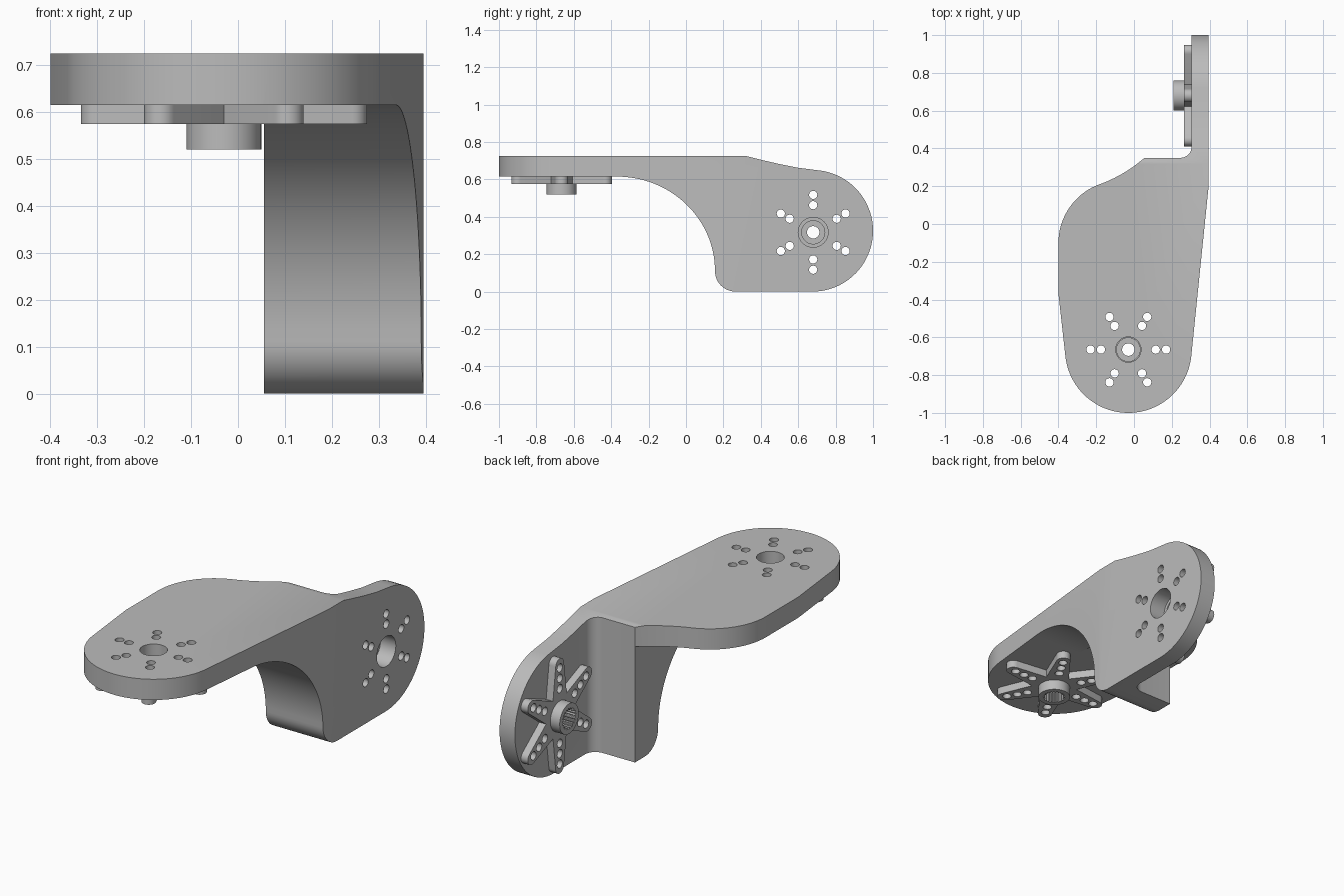
import bpy, bmesh
from math import sin, cos, pi, radians

cube = bpy.data.objects.get("Cube")
if cube:
    bpy.data.objects.remove(cube, do_unlink=True)

grey = bpy.data.materials.new("plain grey")
grey.use_nodes = True
COLOR = (0.5, 0.5, 0.5, 1)
grey.diffuse_color = COLOR
grey.node_tree.nodes["Principled BSDF"].inputs["Base Color"].default_value = COLOR


def arc(cx, cy, rx, ry, start, end, steps):
    angles = [radians(start + (end - start) * i / steps) for i in range(steps + 1)]
    return [(cx + rx * cos(a), cy + ry * sin(a)) for a in angles]


def circle(cx, cy, r, steps=32):
    return arc(cx, cy, r, r, 0, 360, steps)[:-1]


def prism(name, outline, low, high, axis="z"):
    """Extrude an outline along z (outline is x, y) or along x (outline is y, z)."""
    place = (lambda u, v, w: (u, v, w)) if axis == "z" else (lambda u, v, w: (w, u, v))
    bm = bmesh.new()
    bottom = [bm.verts.new(place(u, v, low)) for u, v in outline]
    top = [bm.verts.new(place(u, v, high)) for u, v in outline]
    bm.faces.new(bottom[::-1])
    bm.faces.new(top)
    for i in range(len(outline)):
        j = (i + 1) % len(outline)
        bm.faces.new((bottom[i], bottom[j], top[j], top[i]))
    bmesh.ops.recalc_face_normals(bm, faces=bm.faces)
    mesh = bpy.data.meshes.new(name)
    bm.to_mesh(mesh)
    bm.free()
    mesh.materials.append(grey)
    obj = bpy.data.objects.new(name, mesh)
    bpy.context.collection.objects.link(obj)
    return obj


def combine(obj, tool, operation="DIFFERENCE"):
    mod = obj.modifiers.new("combine", "BOOLEAN")
    mod.operation = operation
    mod.solver = "EXACT"
    mod.object = tool
    bpy.context.view_layer.objects.active = obj
    bpy.ops.object.modifier_apply(modifier=mod.name)
    bpy.data.objects.remove(tool, do_unlink=True)


def screw_holes(obj, cx, cy, radii, low, high, axis, turn):
    for k in range(6):
        a = radians(turn + 60 * k)
        for r in radii:
            hole = circle(cx + r * cos(a), cy + r * sin(a), 0.022, 20)
            combine(obj, prism("cutter", hole, low, high, axis))


def smooth(obj):
    bpy.ops.object.select_all(action="DESELECT")
    obj.select_set(True)
    bpy.context.view_layer.objects.active = obj
    bpy.ops.object.shade_smooth_by_angle(angle=radians(25))


PLATE = (-0.03, -0.665)
EAR = (0.68, 0.317)
UNDER = 0.615

# Bracket: plan outline crossed with side outline
plan = arc(*PLATE, 0.335, 0.335, -5.7, -174, 48)
plan += [(-0.4, -0.37), (-0.4, -0.25)]
plan += arc(-0.07, -0.1, 0.33, 0.33, 180, 110, 18)
plan += arc(-0.442, 0.921, 0.757, 0.757, -70, -49, 10)[1:]
plan += arc(0.245, 0.41, 0.06, 0.06, -90, 0, 8)
plan += [(0.305, 1.1), (0.395, 1.1), (0.395, 0.2)]

side = [(-1.1, UNDER), (-1.1, 0.725), (0.32, 0.725), (0.4, 0.705), (0.5, 0.682), (0.6, 0.662)]
side += arc(0.675, 0.325, 0.325, 0.325, 82, -90, 48)
side += arc(0.265, 0.11, 0.11, 0.11, 270, 180, 12)
side += arc(-0.37, 0.11, 0.525, UNDER - 0.11, 0, 90, 32)[1:]

bracket = prism("bracket", plan, -0.2, 1)
combine(bracket, prism("cutter", side, -0.6, 0.6, "x"), "INTERSECT")

# Clear the space beside the web, below the plate
gap = [(-0.7, -1.2), (0.055, -1.2), (0.055, 1.2), (-0.7, 1.2)]
combine(bracket, prism("cutter", gap, -0.3, UNDER))

# Hub and screw holes in the plate and the ear
combine(bracket, prism("cutter", circle(*PLATE, 0.067), 0.5, 0.8))
combine(bracket, prism("cutter", circle(*EAR, 0.08), 0.2, 0.5, "x"))
screw_holes(bracket, *PLATE, (0.145, 0.2), 0.5, 0.8, "z", 0)
screw_holes(bracket, *EAR, (0.145, 0.2), 0.2, 0.5, "x", 90)
smooth(bracket)

# Six-armed horn with rounded arm tips
star = []
for k in range(6):
    a = 60 * k
    tip = radians(a)
    star += arc(0.27 * cos(tip), 0.27 * sin(tip), 0.035, 0.035, a - 84, a + 84, 12)
    valley = radians(a + 30)
    star.append((0.115 * cos(valley), 0.115 * sin(valley)))
horn = prism("plate_horn", star, 0, 0.04)
combine(horn, prism("boss", circle(0, 0, 0.08, 40), 0.02, 0.095), "UNION")

# Toothed bore, screw hole and recess through the boss
teeth = 21
bore = []
for i in range(teeth * 4):
    r = 0.056 if i % 4 < 2 else 0.048
    a = 2 * pi * i / (teeth * 4)
    bore.append((r * cos(a), r * sin(a)))
combine(horn, prism("cutter", bore, 0.035, 0.2))
combine(horn, prism("cutter", circle(0, 0, 0.062), -0.1, 0.015))
combine(horn, prism("cutter", circle(0, 0, 0.033), -0.1, 0.2))
screw_holes(horn, 0, 0, (0.145, 0.2, 0.255), -0.1, 0.2, "z", 0)
smooth(horn)

# One horn under the plate, one on the inside of the ear
horn.location = (*PLATE, UNDER)
horn.rotation_euler = (pi, 0, 0)
ear_horn = bpy.data.objects.new("ear_horn", horn.data)
bpy.context.collection.objects.link(ear_horn)
ear_horn.location = (0.305, *EAR)
ear_horn.rotation_euler = (0, -pi / 2, 0)
